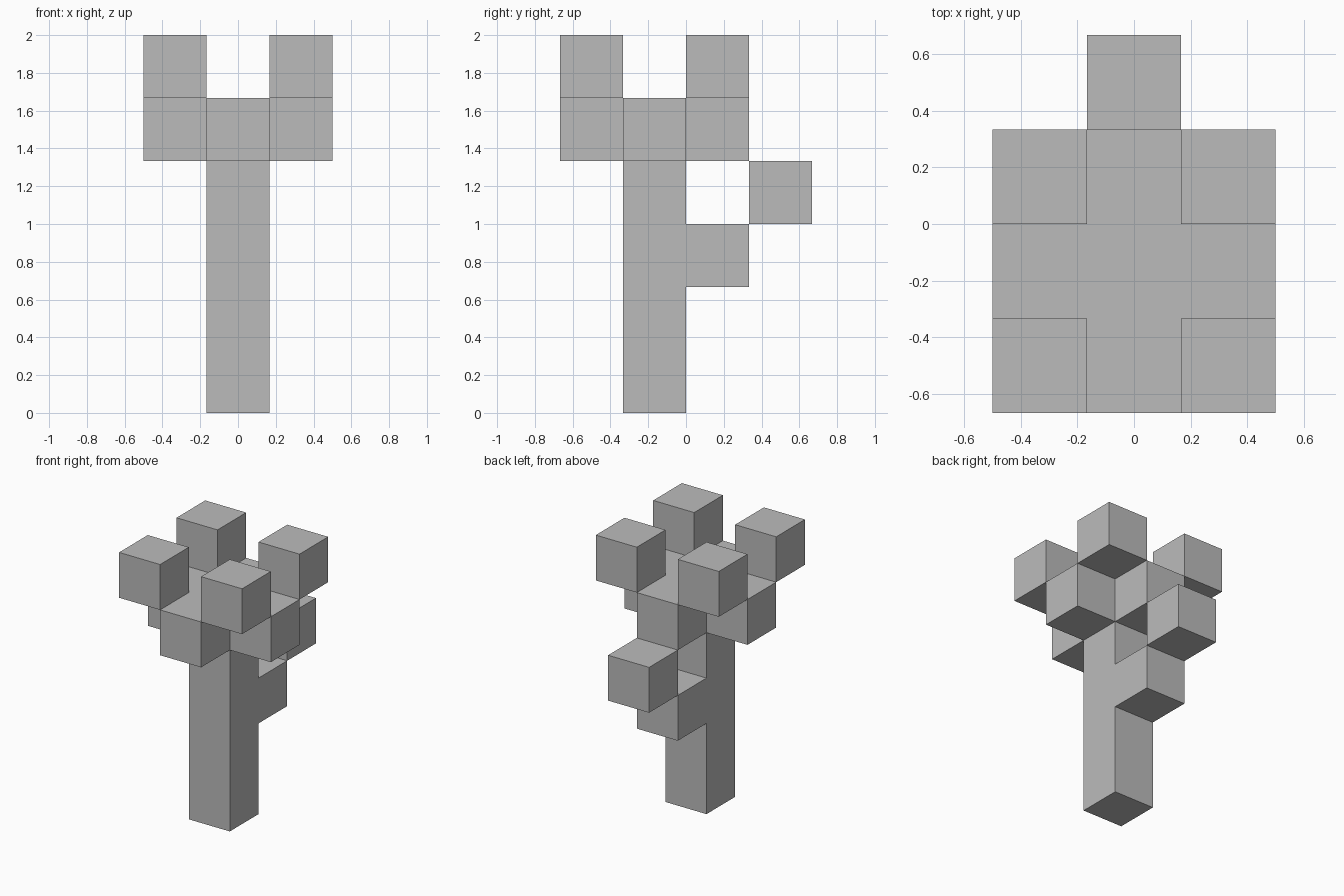
import bpy
import bmesh
import math
from mathutils import Vector

cube = bpy.data.objects.get("Cube")
if cube:
    bpy.data.objects.remove(cube, do_unlink=True)

UNIT = 2 / 6                              # block edge length
ORIGIN = Vector((0, -UNIT / 2, UNIT / 2))  # centre of the lowest trunk block

grey = bpy.data.materials.new("plain_grey")
grey.use_nodes = True
colour = (0.5, 0.5, 0.5, 1)
grey.diffuse_color = colour
grey.node_tree.nodes["Principled BSDF"].inputs["Base Color"].default_value = colour

# Parts as block cells (x, y, z), in block units
parts = {
    "trunk": [(0, 0, k) for k in range(5)],
    "lower_branch": [(0, 1, 2)],
    "lower_branch_tip": [(0, 2, 3)],
}
for name, x, y in (("left", 1, 0), ("right", -1, 0), ("front", 0, -1), ("back", 0, 1)):
    parts[name + "_crown_arm"] = [(x, y, 4)]
for side, x in (("left", 1), ("right", -1)):
    for end, y in (("front", -1), ("back", 1)):
        parts[f"{end}_{side}_crown_tip"] = [(x, y, 5)]

occupied = {cell for cells in parts.values() for cell in cells}


def build_part(name, cells):
    """Join blocks into one mesh, leaving out faces hidden by neighbours."""
    bm = bmesh.new()
    for cell in cells:
        centre = Vector(cell)
        block = bmesh.new()
        bmesh.ops.create_cube(block, size=1)
        block.normal_update()
        for face in block.faces:
            neighbour = tuple(round(c) for c in centre + face.normal)
            if neighbour not in occupied:
                bm.faces.new([bm.verts.new(ORIGIN + (centre + v.co) * UNIT)
                              for v in face.verts])
        block.free()
    bmesh.ops.remove_doubles(bm, verts=bm.verts, dist=0.001)
    bmesh.ops.dissolve_limit(bm, angle_limit=math.radians(1),
                             verts=bm.verts, edges=bm.edges)
    mesh = bpy.data.meshes.new(name)
    bm.to_mesh(mesh)
    bm.free()
    mesh.materials.append(grey)
    bpy.context.collection.objects.link(bpy.data.objects.new(name, mesh))


for part_name, part_cells in parts.items():
    build_part(part_name, part_cells)
